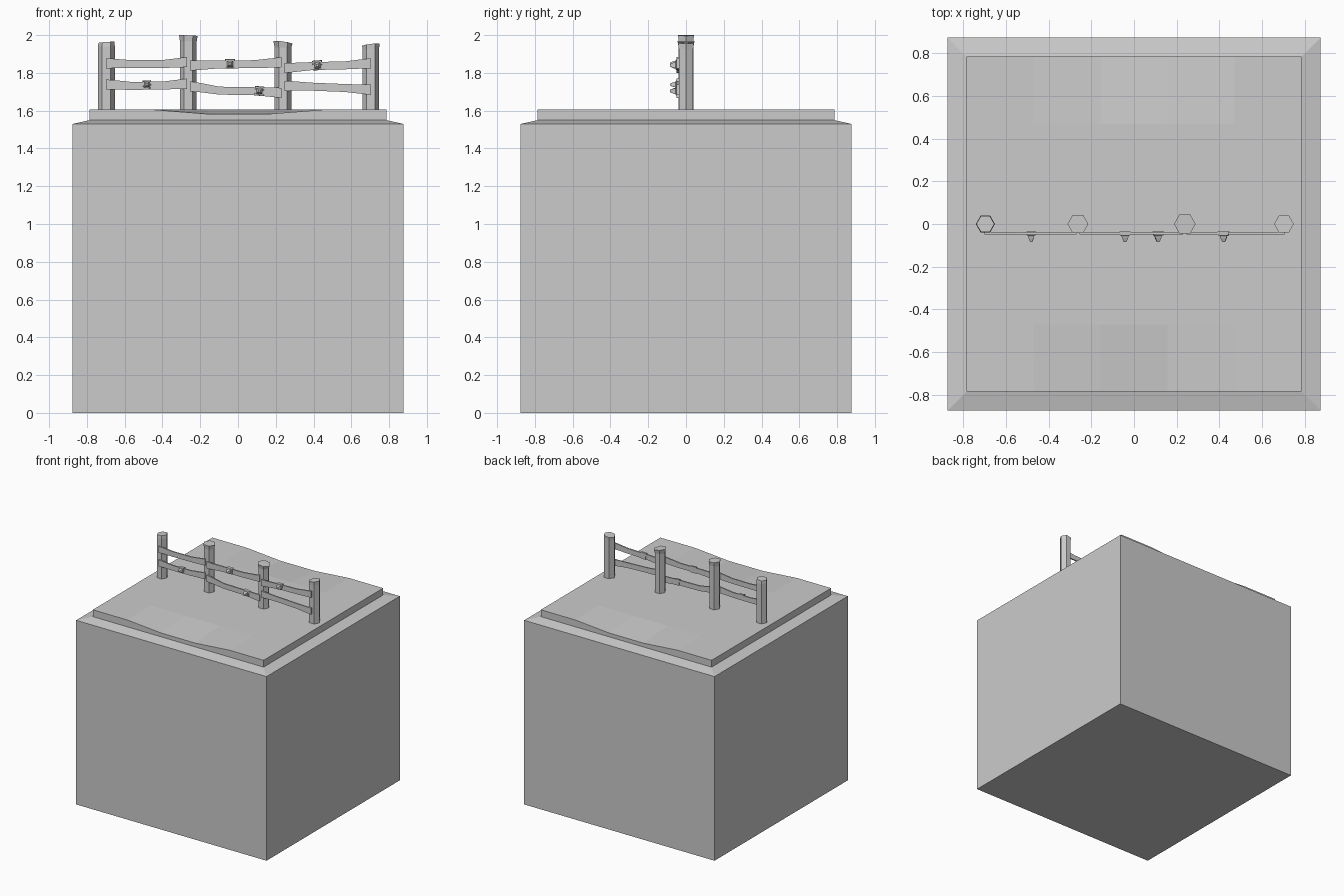
import bpy, bmesh, math
from mathutils import Vector

if "Cube" in bpy.data.objects:
    bpy.data.objects.remove(bpy.data.objects["Cube"])


def finish(bm, name):
    bmesh.ops.recalc_face_normals(bm, faces=bm.faces)
    me = bpy.data.meshes.new(name)
    bm.to_mesh(me)
    bm.free()
    ob = bpy.data.objects.new(name, me)
    bpy.context.collection.objects.link(ob)
    return ob


def loft(name, rings):
    """Join rings of points with quads and cap both ends."""
    bm = bmesh.new()
    rows = [[bm.verts.new(p) for p in ring] for ring in rings]
    n = len(rows[0])
    for a, b in zip(rows, rows[1:]):
        for i in range(n):
            j = (i + 1) % n
            bm.faces.new((a[i], a[j], b[j], b[i]))
    bm.faces.new(rows[0])
    bm.faces.new(rows[-1])
    return finish(bm, name)


def square(h, z):
    return [(-h, -h, z), (h, -h, z), (h, h, z), (-h, h, z)]


# Ground block with sloped shoulder
loft("ground_block", [square(0.875, 0), square(0.875, 1.53), square(0.785, 1.55)])

# Turf slab: 5 x 5 grid, front and back edges sag in the middle
bm = bmesh.new()
bmesh.ops.create_grid(bm, x_segments=5, y_segments=5, size=0.785)
for v in bm.verts:
    v.co.z = 1.607
    if abs(v.co.y) > 0.7 and abs(v.co.x) < 0.2:
        v.co.z -= 0.025
ext = bmesh.ops.extrude_face_region(bm, geom=bm.faces[:])
for v in ext["geom"]:
    if isinstance(v, bmesh.types.BMVert):
        v.co.z = 1.545
finish(bm, "turf_slab")


# Hexagonal posts: x, body radius, top radius, neck z, top z, drop on left / right
def post(name, x, r, rt, neck, top, left=0, right=0):
    rings = []
    for rad, z, is_top in ((r, 1.60, 0), (r, neck, 0), (rt, top, 1)):
        ring = []
        for i in range(6):
            c, s = math.cos(i * math.pi / 3), math.sin(i * math.pi / 3)
            drop = is_top * (left * max(0, -c) + right * max(0, c))
            ring.append((x + rad * c, rad * s, z - drop))
        rings.append(ring)
    loft(name, rings)


post("post_1", -0.697, 0.045, 0.042, 1.94, 1.965, left=0.006)
post("post_2", -0.263, 0.044, 0.049, 1.965, 2.0, right=0.004)
post("post_3", 0.238, 0.044, 0.051, 1.935, 1.97, right=0.015)
post("post_4", 0.703, 0.044, 0.046, 1.925, 1.956, left=0.012)


# Plank rails: centre height at five stations, wider at the ends
def rail(name, x0, x1, heights):
    rings = []
    for t, z, h in zip((0, 0.09, 0.32, 0.7, 0.91, 1), heights,
                       (0.027, 0.025, 0.021, 0.021, 0.025, 0.027)):
        x = x0 + (x1 - x0) * t
        rings.append([(x, -0.049, z - h), (x, -0.038, z - h),
                      (x, -0.038, z + h), (x, -0.049, z + h)])
    loft(name, rings)


spans = [("left", -0.70, -0.27), ("middle", -0.255, 0.23), ("right", 0.245, 0.705)]
upper = [(1.850, 1.850, 1.846, 1.847, 1.854, 1.858),
         (1.839, 1.840, 1.845, 1.846, 1.853, 1.857),
         (1.826, 1.828, 1.836, 1.840, 1.848, 1.850)]
lower = [(1.738, 1.737, 1.731, 1.733, 1.740, 1.743),
         (1.728, 1.724, 1.706, 1.703, 1.697, 1.694),
         (1.730, 1.731, 1.727, 1.720, 1.713, 1.711)]
for (side, a, b), u, l in zip(spans, upper, lower):
    rail("upper_rail_" + side, a, b, u)
    rail("lower_rail_" + side, a, b, l)


# Wrapped knots with a tapering stub in front
def knot(name, x, z, w, tilt):
    rings = []
    for y, k in ((-0.034, 1.0), (-0.053, 0.9), (-0.056, 0.62), (-0.064, 0.58), (-0.085, 0.22)):
        ring = []
        for i in range(4):
            a = tilt + math.pi / 4 + i * math.pi / 2
            r = w * k * math.sqrt(2)
            ring.append((x + r * math.cos(a), y, z + r * math.sin(a)))
        rings.append(ring)
    loft(name, rings)


knot("knot_1", -0.482, 1.738, 0.022, 0.05)
knot("knot_2", -0.042, 1.848, 0.026, 0.0)
knot("knot_3", 0.113, 1.704, 0.025, -0.1)
knot("knot_4", 0.420, 1.840, 0.026, 0.08)
